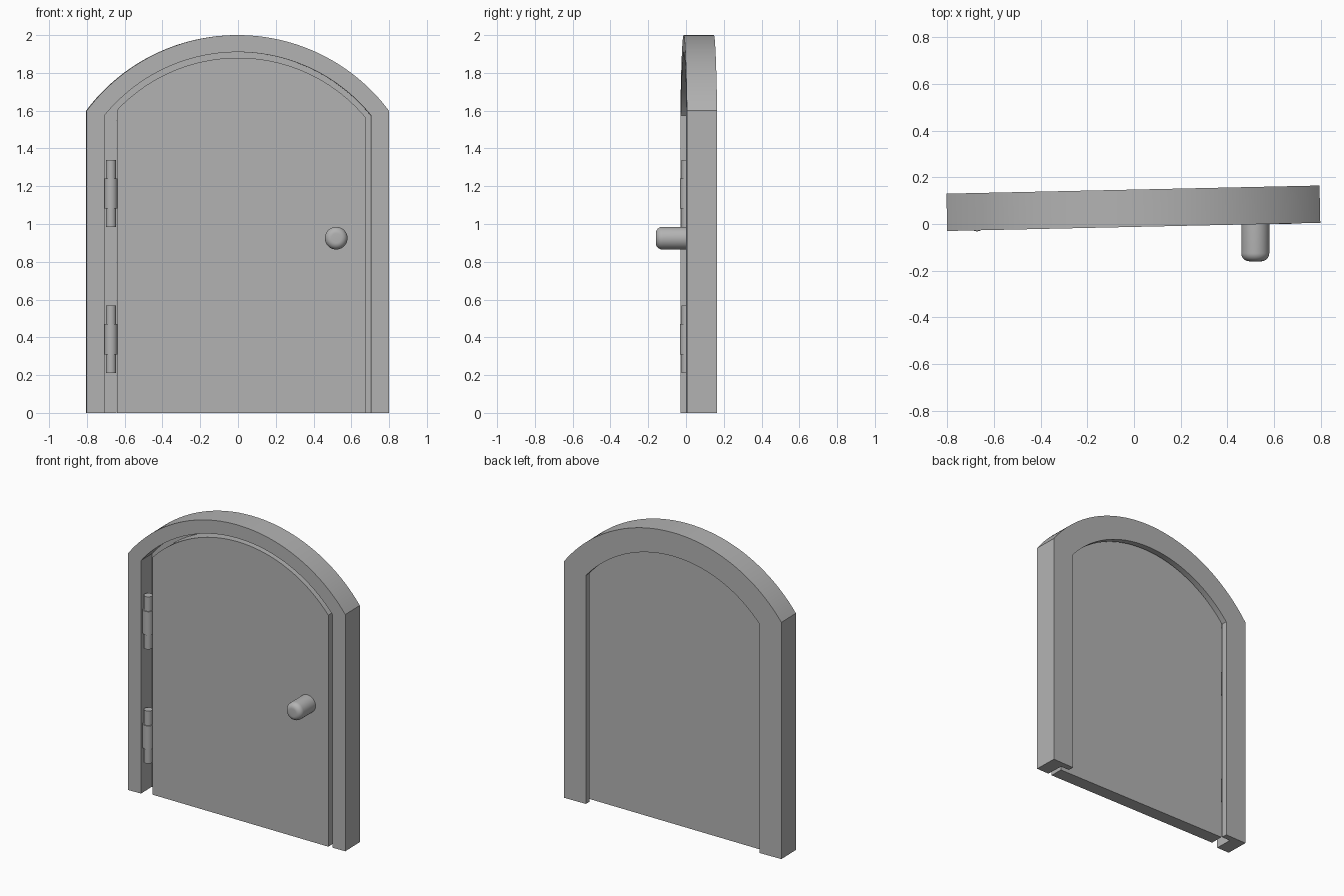
import bpy, bmesh, math
from mathutils import Matrix

if "Cube" in bpy.data.objects:
    bpy.data.objects.remove(bpy.data.objects["Cube"])

ARC_Z = 1.0      # shared centre height of all arches
SEG = 64         # segments per arch
TILT = math.radians(1.25)

grey = bpy.data.materials.new("light_grey")
grey.diffuse_color = (0.45, 0.45, 0.45, 1)
grey.use_nodes = True
grey.node_tree.nodes["Principled BSDF"].inputs["Base Color"].default_value = grey.diffuse_color


def arch(left, right, radius):
    """Outline (x, z): up the left side, over the arch, down the right side."""
    a0 = math.acos(left / radius)
    a1 = math.acos(right / radius)
    pts = [(left, 0.0)]
    for i in range(SEG + 1):
        a = a0 + (a1 - a0) * i / SEG
        pts.append((radius * math.cos(a), ARC_Z + radius * math.sin(a)))
    return pts + [(right, 0.0)]


def finish(name, bm, angle=25):
    bmesh.ops.recalc_face_normals(bm, faces=bm.faces)
    mesh = bpy.data.meshes.new(name)
    bm.to_mesh(mesh)
    bm.free()
    obj = bpy.data.objects.new(name, mesh)
    bpy.context.collection.objects.link(obj)
    mesh.materials.append(grey)
    bpy.ops.object.select_all(action='DESELECT')
    obj.select_set(True)
    bpy.context.view_layer.objects.active = obj
    bpy.ops.object.shade_smooth_by_angle(angle=math.radians(angle))
    return obj


# Frame: stepped cross-section (half width, arch radius, depth) swept round the arch
section = [(0.80, 1.00, 0.0), (0.80, 1.00, 0.16), (0.64, 0.84, 0.16),
           (0.64, 0.84, 0.12), (0.705, 0.91, 0.12), (0.705, 0.91, 0.0)]
bm = bmesh.new()
rails = [[bm.verts.new((x, y, z)) for x, z in arch(-w, w, r)] for w, r, y in section]
for a, b in zip(rails, rails[1:] + rails[:1]):
    for i in range(len(a) - 1):
        bm.faces.new((a[i], a[i + 1], b[i + 1], b[i]))
for end in (0, -1):
    bm.faces.new([rail[end] for rail in rails])
frame = finish("door_frame", bm)
frame.matrix_world = Matrix.Translation((-0.001, -0.0125, 0)) @ Matrix.Rotation(TILT, 4, 'Z')

# Door panel: arched slab, square to the axes
bm = bmesh.new()
face = bm.faces.new([bm.verts.new((x, 0, z)) for x, z in arch(-0.64, 0.675, 0.88)])
ext = bmesh.ops.extrude_face_region(bm, geom=[face])
bmesh.ops.translate(bm, vec=(0, 0.09, 0),
                    verts=[v for v in ext["geom"] if isinstance(v, bmesh.types.BMVert)])
finish("door_panel", bm)

# Knob: profile (radius, y) with a rounded front edge, spun round y
profile = [(0.0, -0.16)]
for i in range(9):
    a = math.pi / 2 * i / 8
    profile.append((0.025 + 0.035 * math.sin(a), -0.125 - 0.035 * math.cos(a)))
profile += [(0.06, 0.0), (0.0, 0.0)]
bm = bmesh.new()
verts = [bm.verts.new((0.52 + r, y, 0.925)) for r, y in profile]
edges = [bm.edges.new(p) for p in zip(verts, verts[1:])]
bmesh.ops.spin(bm, geom=verts + edges, cent=(0.52, 0, 0.925), axis=(0, 1, 0),
               angle=2 * math.pi, steps=40)
bmesh.ops.remove_doubles(bm, verts=bm.verts, dist=1e-5)
finish("door_knob", bm, 40)

# Hinges: a thin pin with a wider knuckle round its middle
for label, z in (("lower", 0.39), ("upper", 1.162)):
    for part, radius, height in (("pin", 0.0275, 0.355), ("knuckle", 0.0345, 0.16)):
        bm = bmesh.new()
        bmesh.ops.create_cone(bm, cap_ends=True, segments=32, radius1=radius,
                              radius2=radius, depth=height,
                              matrix=Matrix.Translation((-0.6725, 0.003, z)))
        finish(f"{label}_hinge_{part}", bm)
